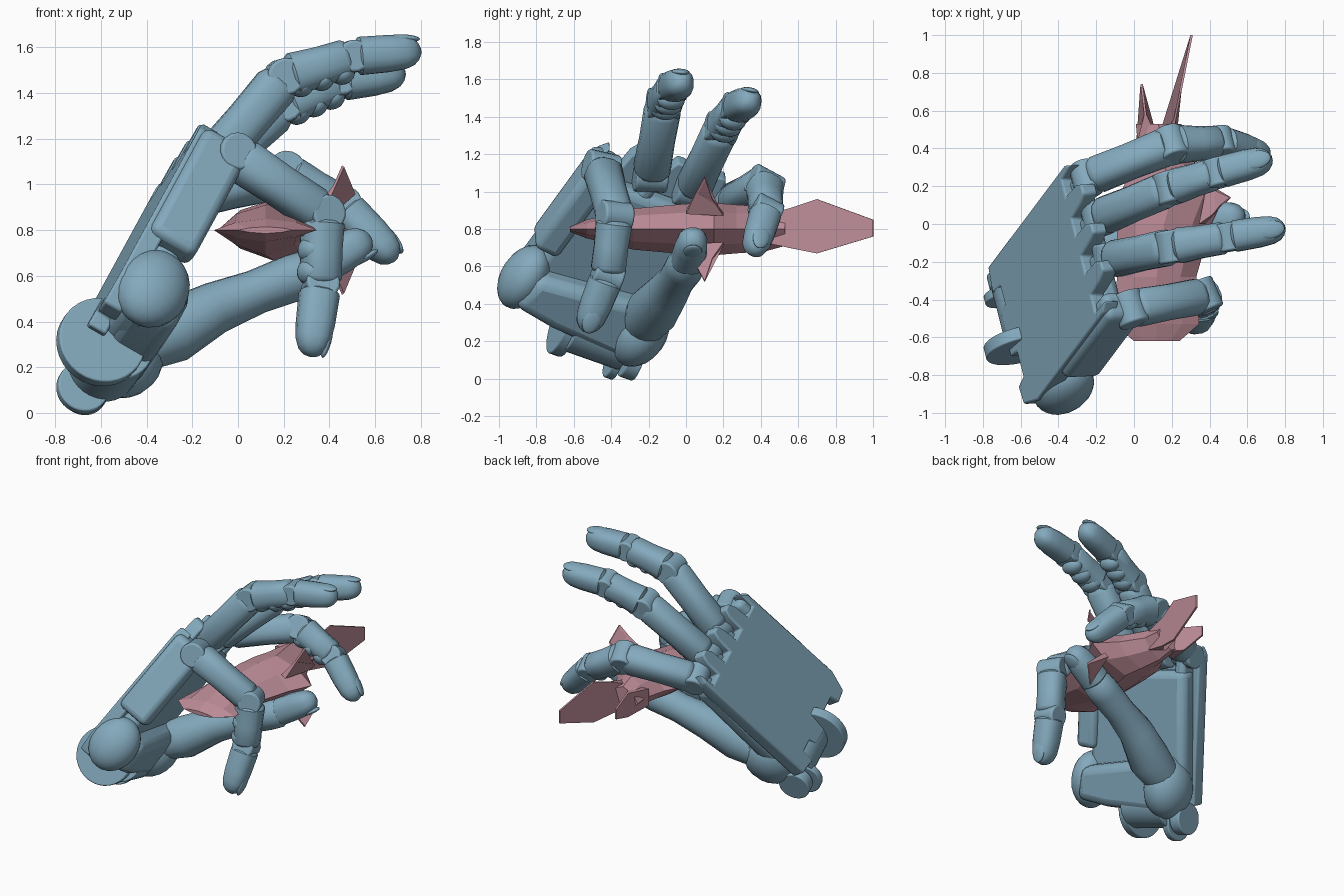
import bpy, bmesh, math
from mathutils import Vector as V, Matrix

if "Cube" in bpy.data.objects:
    bpy.data.objects.remove(bpy.data.objects["Cube"])


def material(name, col):
    m = bpy.data.materials.new(name)
    m.diffuse_color = col
    m.use_nodes = True
    m.node_tree.nodes["Principled BSDF"].inputs["Base Color"].default_value = m.diffuse_color
    return m


BLUE = material("hand_blue", (0.23, 0.40, 0.51, 1))
PINK = material("fish_pink", (0.52, 0.27, 0.32, 1))


def finish(bm, name, mat, smooth=35, bevel=0):
    bmesh.ops.recalc_face_normals(bm, faces=bm.faces)
    me = bpy.data.meshes.new(name)
    bm.to_mesh(me)
    bm.free()
    ob = bpy.data.objects.new(name, me)
    bpy.context.collection.objects.link(ob)
    me.materials.append(mat)
    if bevel:
        b = ob.modifiers.new("bevel", 'BEVEL')
        b.width, b.segments = bevel, 3
    if smooth:
        bpy.ops.object.select_all(action='DESELECT')
        ob.select_set(True)
        bpy.context.view_layer.objects.active = ob
        bpy.ops.object.shade_smooth_by_angle(angle=math.radians(smooth))
    return ob


def frame(d, up):
    """Side, up and forward axes for a direction."""
    d = d.normalized()
    up = (up - d * up.dot(d)).normalized()
    return d.cross(up), up, d


def loft(bm, rings):
    loops = [[bm.verts.new(p) for p in r] for r in rings]
    for a, b in zip(loops, loops[1:]):
        for i in range(len(a)):
            j = (i + 1) % len(a)
            bm.faces.new((a[i], a[j], b[j], b[i]))
    bm.faces.new(loops[0])
    bm.faces.new(loops[-1])


def section(c, x, y, rx, ry, n, power=1.0):
    out = []
    for i in range(n):
        a = math.tau * (i + 0.5) / n
        ca, sa = math.cos(a), math.sin(a)
        out.append(c + x * rx * math.copysign(abs(ca) ** power, ca)
                   + y * ry * math.copysign(abs(sa) ** power, sa))
    return out


def bone(name, a, b, up, ra, rb, profile):
    """Finger segment: profile holds (position, radius factor)."""
    x, y, d = frame(b - a, up)
    bm = bmesh.new()
    loft(bm, [section(a.lerp(b, t), x, y, (ra + (rb - ra) * t) * k,
                      (ra + (rb - ra) * t) * k, 16, 0.8) for t, k in profile])
    return finish(bm, name, BLUE)


def blob(name, c, d, up, radii):
    """Ellipsoid with radii along side, up and forward."""
    x, y, z = frame(d, up)
    m = Matrix.Translation(c) @ Matrix((x, y, z)).transposed().to_4x4() @ Matrix.Diagonal((*radii, 1))
    bm = bmesh.new()
    bmesh.ops.create_uvsphere(bm, u_segments=20, v_segments=12, radius=1, matrix=m)
    return finish(bm, name, BLUE, 60)


SHAFT = [(0, .6), (.03, .85), (.09, 1), (.5, .96), (.91, 1), (.97, .88), (1, .65)]
TIP = [(0, .8), (.05, 1), (.5, 1.03), (.75, .97), (.88, .8), (.96, .52), (1, .2)]


def finger(name, pts, radii):
    p = [V(q) for q in pts]
    back = p[1] - (p[0] + p[3]) / 2
    for i in range(3):
        d = (p[i + 1] - p[i]).normalized()
        tip = i == 2
        bone(f"{name}_segment_{i + 1}", p[i] + d * .02, p[i + 1] - d * (0 if tip else .012), back,
             radii[i], radii[i + 1], TIP if tip else SHAFT)
        x, y, d = frame(d, back)
        # hinge pin across the joint
        pin = bmesh.new()
        r = radii[i] * .88
        loft(pin, [section(p[i] + x * s * r, d, y, r * .95, r * .95, 16) for s in (-1, 1)])
        finish(pin, f"{name}_hinge_{i + 1}", BLUE, 35, .012)
    # pads under the middle segment, nail on the tip
    x, y, d = frame(p[2] - p[1], back)
    for k in (.2, .5, .8):
        blob(f"{name}_pad", p[1].lerp(p[2], k) - y * radii[1] * .6, d, y,
             (radii[1] * .75, radii[1] * .5, .055))
    x, y, d = frame(p[3] - p[2], back)
    blob(f"{name}_nail", p[2].lerp(p[3], .76) + y * radii[3] * .82, d - y * .12, y,
         (radii[3] * .65, .018, .075))


finger("index", [(-.25, .24, .94), (.2, .42, 1.04), (.46, .43, .9), (.69, .36, .67)], [.095, .098, .085, .072])
finger("middle", [(-.19, .03, 1.0), (.19, .19, 1.34), (.44, .27, 1.45), (.73, .35, 1.49)], [.1, .095, .085, .074])
finger("ring", [(-.13, -.19, 1.08), (.2, -.12, 1.47), (.5, -.07, 1.56), (.8, -.02, 1.585)], [.1, .098, .085, .074])
finger("pinky", [(-.02, -.45, 1.13), (.37, -.38, .87), (.36, -.42, .55), (.32, -.54, .25)], [.1, .095, .09, .075])

# Thumb: one long waisted limb and a tip
tp = [V(q) for q in ((-.42, -.22, .3), (-.28, -.18, .36), (-.1, -.1, .46), (.08, -.05, .53),
                     (.24, -.01, .59), (.32, .01, .62), (.36, .02, .64))]
tr = [.12, .14, .115, .098, .105, .1, .07]
bm = bmesh.new()
tx, ty, _ = frame(tp[-1] - tp[0], V((.3, .6, -.7)))
loft(bm, [section(c, tx, ty, r, r, 18) for c, r in zip(tp, tr)])
finish(bm, "thumb_limb", BLUE, 50)
bone("thumb_tip", V((.33, .01, .63)), V((.58, .045, .77)), V((.5, 0, -.8)), .092, .078, TIP)
x, y, d = frame(V((.25, .03, .14)), V((.5, 0, -.8)))
blob("thumb_nail", V((.52, .035, .735)) + y * .065, d, y, (.05, .018, .07))

# Palm frame: S across (index to pinky), T along (knuckles at 0, wrist at -1), W inward
O, S, T = V((-.35, .31, 1.0)), V((.18, -.71, .25)), V((.42, .56, .77))
W = T.cross(S).normalized()


def P(s, t, w):
    return O + S * s + T * t + W * w


def slab(name, outline, w0, w1, bevel):
    bm = bmesh.new()
    loft(bm, [[P(s, t, w) for s, t in outline] for w in (w0, w1)])
    return finish(bm, name, BLUE, 35, bevel)


# Back plate with tongues between the fingers and tabs at the wrist
edge = [(-.03, -.04)]
for k, s in enumerate((.09, .38, .66, .95)):
    edge += [(s - .075, .02), (s - .065, -.1), (s + .065, -.1), (s + .075, .02)]
    if k < 3:
        edge += [(s + .11, .075), (s + .18, .075)]
edge += [(1.08, -.03), (1.08, -.85), (1.0, -.99), (.86, -1.0), (.84, -.93), (.66, -.93), (.64, -1.0),
         (.32, -.99), (.3, -.93), (.17, -.93), (.15, -1.02), (-.03, -1.0)]
slab("palm_back_plate", edge, 0, .09, .012)
slab("palm_body", [(.02, -.12), (1.0, -.12), (1.02, -.9), (.85, -.97), (.1, -.98), (-.02, -.85)], .07, .21, .05)
slab("pinky_metacarpal", [(.93, -.01), (1.13, -.01), (1.13, -.6), (.93, -.62)], .02, .25, .04)
slab("palm_heel", [(.05, -.66), (1.0, -.72), (1.03, -.93), (.7, -.98), (.1, -1.02), (-.03, -.9)], .1, .33, .06)
for s in (.09, .38, .66):
    slab("knuckle_mount", [(s - .05, -.02), (s + .05, -.02), (s + .06, -.3), (s - .06, -.3)], .05, .19, .03)
blob("pinky_heel", P(1.02, -.82, .16), T, W, (.12, .16, .19))
blob("thumb_mound", P(.12, -.87, .22), T, W, (.15, .18, .2))

# Wrist hinge discs
for name, c, r, h in (("wrist_disc", (-.6, -.64, .31), .195, .035),
                      ("wrist_lobe_outer", (-.68, -.38, .11), .115, .025),
                      ("wrist_lobe_inner", (-.67, -.29, .1), .105, .04),
                      ("wrist_core", (-.56, -.46, .25), .16, .16)):
    ax, ay, ad = frame(S, V((0, 0, 1)))
    bm = bmesh.new()
    loft(bm, [section(V(c) + ad * k * h, ax, ay, r, r, 32) for k in (-1, 1)])
    finish(bm, name, BLUE, 35, .008)

# Fish body: faceted loft along y as (y, centre x, half width, half height)
bm = bmesh.new()
loft(bm, [[V((cx + hw * a, y, .8 + hh * b)) for a, b in
           ((1, 0), (.6, .65), (0, 1), (-.6, .65), (-1, 0), (-.6, -.6), (0, -1), (.6, -.6))]
          for y, cx, hw, hh in ((-.62, .12, .12, .015), (-.53, .12, .225, .05), (-.28, .12, .21, .11),
                                (0, .16, .25, .135), (.15, .2, .28, .14), (.27, .17, .19, .13),
                                (.42, .14, .12, .12), (.53, .13, .12, .09))])
finish(bm, "fish_body", PINK, 0)


def fin(name, pts, axis, thick):
    """Blade that is thickest at its first points and thin at the others."""
    bm = bmesh.new()
    loft(bm, [[V(p) + V(axis) * k * (thick if i in (0, len(pts) - 1) else .006)
               for i, p in enumerate(pts)] for k in (-1, 1)])
    finish(bm, name, PINK, 0)


fin("tail_fluke_long", [(.17, .42, .87), (.215, .55, .91), (.245, .7, .96), (.305, 1, .85), (.305, 1, .76),
                        (.245, .7, .67), (.215, .55, .7), (.17, .42, .73)], (1, -.2, 0), .05)
fin("tail_fluke_short", [(.07, .42, .86), (.06, .58, .88), (.04, .74, .83), (.04, .74, .76),
                         (.06, .58, .71), (.07, .42, .74)], (1, .2, 0), .06)
for name, m in (("upper_fin", 1), ("lower_fin", -1)):
    fin(name, [(.36, .0, .8 + m * .09), (.42, .05, .8 + m * .19), (.46, .1, .8 + m * .28),
               (.51, .14, .8 + m * .16), (.4, .2, .8 + m * .08)], (.8, 0, -.5 * m), .02)
